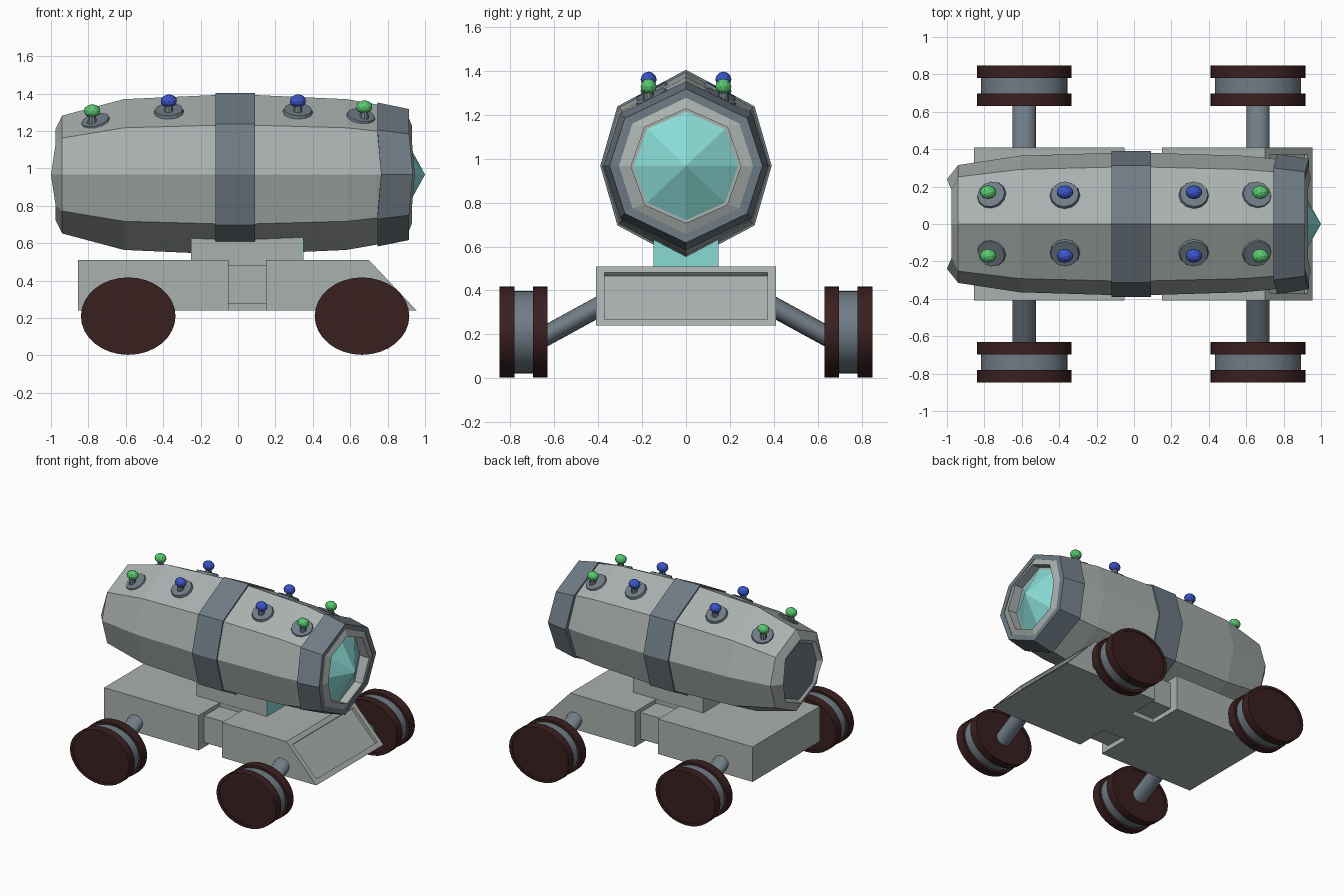
import bpy, bmesh, math
from mathutils import Vector, Matrix

if "Cube" in bpy.data.objects:
    bpy.data.objects.remove(bpy.data.objects["Cube"])

ZC = 0.967  # height of barrel axis


def mat(name, rgb):
    m = bpy.data.materials.new(name)
    m.diffuse_color = (*rgb, 1)
    m.use_nodes = True
    m.node_tree.nodes["Principled BSDF"].inputs["Base Color"].default_value = m.diffuse_color
    return m


GREY = mat("pale_grey", (0.40, 0.44, 0.43))
STEEL = mat("steel_blue", (0.16, 0.20, 0.235))
RUBBER = mat("dark_red", (0.042, 0.014, 0.014))
TEAL = mat("teal", (0.25, 0.70, 0.66))
GREEN = mat("green", (0.10, 0.58, 0.16))
BLUE = mat("blue", (0.045, 0.09, 0.58))


def finish(bm, name, material, smooth=False):
    bmesh.ops.remove_doubles(bm, verts=bm.verts, dist=1e-5)
    bmesh.ops.recalc_face_normals(bm, faces=bm.faces)
    me = bpy.data.meshes.new(name)
    bm.to_mesh(me)
    bm.free()
    ob = bpy.data.objects.new(name, me)
    bpy.context.collection.objects.link(ob)
    me.materials.append(material)
    if smooth:
        bpy.ops.object.select_all(action='DESELECT')
        ob.select_set(True)
        bpy.context.view_layer.objects.active = ob
        bpy.ops.object.shade_smooth_by_angle()
    return ob


def bridge(bm, a, b):
    n = len(a)
    for i in range(n):
        bm.faces.new((a[i], a[(i + 1) % n], b[(i + 1) % n], b[i]))


def loft(name, rings, material, closed=False):
    """Eight-sided sections along x: (x, half width, half height, side point shift)."""
    bm = bmesh.new()
    loops = []
    for x, ry, rz, sh in rings:
        dy, dz = (0.75, 0.68) if ry < 0.3 else (0.8, 0.62)
        pts = [(0, 1), (dy, dz), (1, 0), (dy, -dz), (0, -1), (-dy, -dz), (-1, 0), (-dy, dz)]
        loops.append([bm.verts.new((x + (sh if abs(p) == 1 else 0), p * ry, ZC + q * rz))
                      for p, q in pts])
    for a, b in zip(loops, loops[1:]):
        bridge(bm, a, b)
    if closed:
        bridge(bm, loops[-1], loops[0])
    else:
        bm.faces.new(loops[0])
        if rings[-1][1] > 0.001:
            bm.faces.new(loops[-1])
    return finish(bm, name, material)


def prism(name, outline, half_y, material):
    """Extrude an xz outline across y."""
    bm = bmesh.new()
    a, b = [[bm.verts.new((x, s * half_y, z)) for x, z in outline] for s in (-1, 1)]
    bridge(bm, a, b)
    bm.faces.new(a)
    bm.faces.new(b)
    return finish(bm, name, material)


def box(name, x0, x1, z0, z1, half_y, material):
    return prism(name, [(x0, z0), (x1, z0), (x1, z1), (x0, z1)], half_y, material)


# Barrel body with a shallow recess at the back and a deep one at the front
loft("barrel_body", [(-.958, .215, .22, 0), (-.975, .24, .245, -.025), (-.94, .315, .315, 0),
                     (-.61, .365, .403, 0), (-.12, .38, .425, 0), (.09, .38, .425, 0),
                     (.58, .365, .403, 0), (.74, .35, .375, 0), (.91, .31, .312, .02),
                     (.93, .25, .26, .015), (.865, .25, .26, 0)], GREY)
loft("back_cap", [(-.964, .214, .219, 0), (-.955, .214, .219, 0)], STEEL)
loft("middle_band", [(-.12, .39, .437, 0), (.09, .39, .437, 0),
                     (.09, .37, .41, 0), (-.12, .37, .41, 0)], STEEL, closed=True)
loft("front_collar", [(.745, .375, .385, .02), (.915, .348, .35, .02),
                      (.915, .305, .31, .02), (.745, .335, .36, .02)], STEEL, closed=True)
loft("front_lens", [(.858, .249, .259, 0), (1.0, 0, 0, 0)], TEAL)

# Chassis halves, connector and pedestal
box("rear_chassis", -.855, -.05, .24, .51, .41, GREY)
front = prism("front_chassis", [(.15, .24), (.955, .24), (.70, .51), (.15, .51)], .41, GREY)
box("chassis_connector", -.06, .16, .275, .48, .34, GREY)
box("chassis_spine", -.06, .16, .24, .51, .15, GREY)
box("pedestal", -.25, .345, .48, .66, .148, GREY)
box("pedestal_window", .344, .35, .50, .64, .147, TEAL)

# Recessed panel on the slanted nose
bm = bmesh.new()
bm.from_mesh(front.data)
nose = max(bm.faces, key=lambda f: f.normal.x if f.normal.z > 0.3 else -1)
bmesh.ops.inset_region(bm, faces=[nose], thickness=0.055)
bmesh.ops.inset_region(bm, faces=[nose], thickness=0.0005, depth=-0.022)
bm.to_mesh(front.data)
bm.free()


def lathe(name, cx, side, profile, material):
    """Spin a (y, radius) profile into a flattened wheel."""
    bm = bmesh.new()
    n = 32
    loops = [[bm.verts.new((cx + .253 * r * math.cos(2 * math.pi * i / n), side * y,
                            .21 + .207 * r * math.sin(2 * math.pi * i / n)))
              for i in range(n)] for y, r in profile]
    for a, b in zip(loops, loops[1:]):
        bridge(bm, a, b)
    bm.faces.new(loops[0])
    bm.faces.new(loops[-1])
    return finish(bm, name, material, True)


# Wheels (two discs around a hub) and slanted axles
for end, cx in (("rear", -.587), ("front", .663)):
    for tag, s in (("right", -1), ("left", 1)):
        lathe(f"{end}_{tag}_inner_disc", cx, s,
              [(.635, .9), (.63, .9), (.63, 1), (.697, 1), (.697, .85)], RUBBER)
        lathe(f"{end}_{tag}_hub", cx, s, [(.69, .91), (.785, .91)], STEEL)
        lathe(f"{end}_{tag}_outer_disc", cx, s,
              [(.78, .85), (.78, 1), (.848, 1), (.848, .9), (.843, .9)], RUBBER)
        p, q = Vector((cx, s * .32, .368)), Vector((cx, s * .66, .182))
        bm = bmesh.new()
        M = (Matrix.Translation((p + q) / 2) @ Matrix.Rotation(-s * math.atan2(.34, -.186), 4, 'X')
             @ Matrix.Diagonal((.062, .046, 1, 1)))
        bmesh.ops.create_cone(bm, cap_ends=True, segments=24, radius1=1, radius2=1,
                              depth=(q - p).length, matrix=M)
        finish(bm, f"{end}_{tag}_axle", STEEL, True)

# Studs: tilted base disc, short stem and low-poly ball
for x, dx, zd, zb, pitch, m in ((-.78, .018, 1.25, 1.307, -14, GREEN), (-.37, 0, 1.305, 1.36, -3, BLUE),
                                (.32, 0, 1.305, 1.36, 3, BLUE), (.675, -.018, 1.275, 1.328, 10, GREEN)):
    for tag, s in (("right", -1), ("left", 1)):
        name = f"{m.name}_{tag}"
        bm = bmesh.new()
        base = Vector((x + dx, s * .155, zd))
        R = Matrix.Rotation(math.radians(-s * 27), 4, 'X') @ Matrix.Rotation(math.radians(pitch), 4, 'Y')
        bmesh.ops.create_cone(bm, cap_ends=True, segments=12, radius1=.083, radius2=.075, depth=.022,
                              matrix=Matrix.Translation(base) @ R)
        top = Vector((x, s * .17, zb))
        bmesh.ops.create_cone(bm, cap_ends=True, segments=10, radius1=.026, radius2=.02, depth=.07,
                              matrix=Matrix.Translation(top - Vector((0, 0, .04))))
        finish(bm, name + "_stud_base", STEEL)
        bm = bmesh.new()
        bmesh.ops.create_icosphere(bm, subdivisions=2, radius=1,
                                   matrix=Matrix.Translation(top) @ Matrix.Diagonal((.045, .037, .036, 1)))
        finish(bm, name + "_stud_ball", m)
